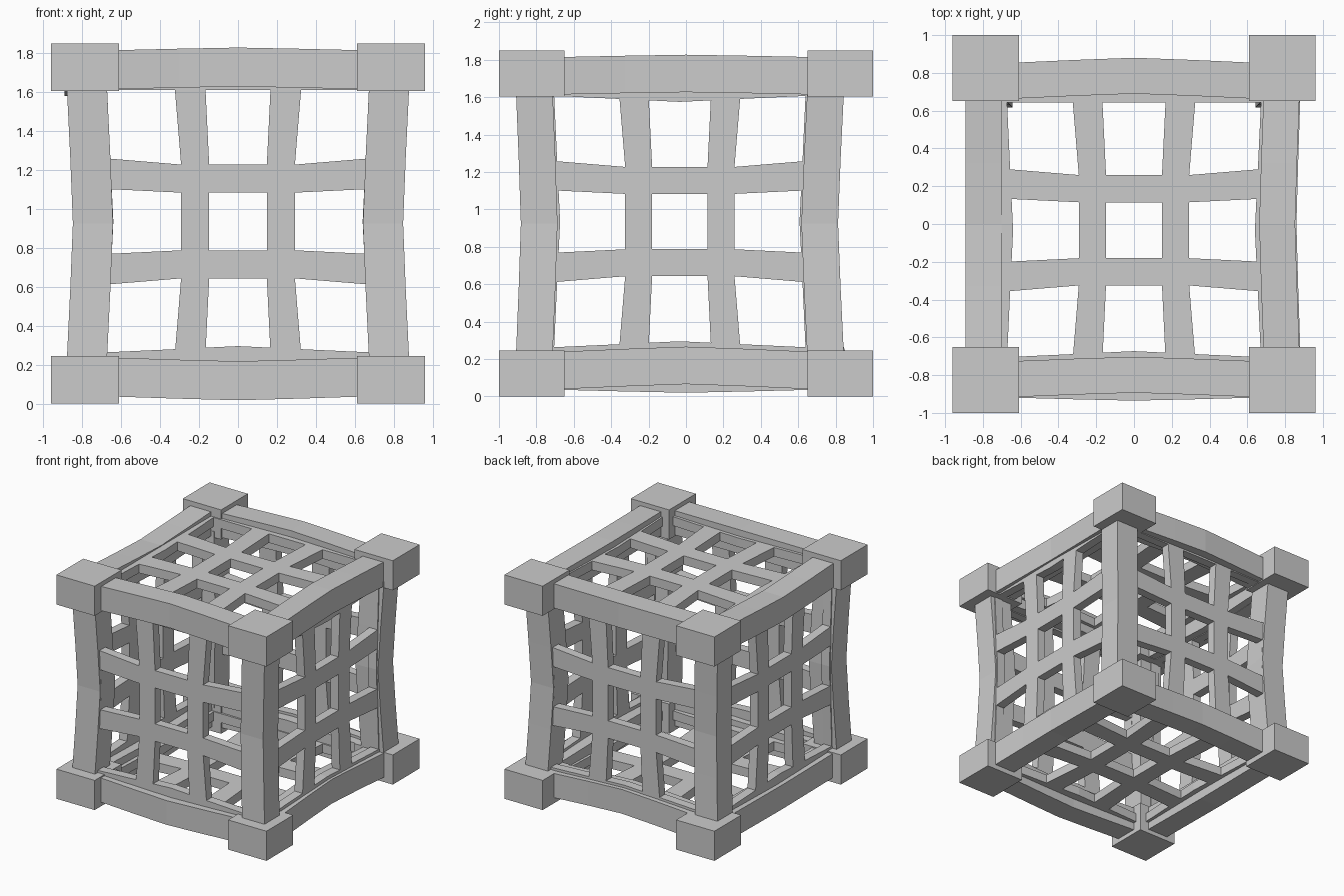
import bpy, bmesh
from mathutils import Vector

if "Cube" in bpy.data.objects:
    bpy.data.objects.remove(bpy.data.objects["Cube"])

CENTRE = Vector((0, -0.033, 0.935))   # middle of the lattice cage


def mesh_object(name, verts, faces):
    me = bpy.data.meshes.new(name)
    me.from_pydata(verts, [], faces)
    bm = bmesh.new()
    bm.from_mesh(me)
    bmesh.ops.recalc_face_normals(bm, faces=bm.faces)
    bm.to_mesh(me)
    bm.free()
    ob = bpy.data.objects.new(name, me)
    bpy.context.collection.objects.link(ob)
    return ob


def beam(name, axis, stations):
    """Loft rectangles along an axis; station = (t, u, v, half_u, half_v)."""
    iu, iv = [i for i in range(3) if i != axis]
    verts, faces = [], []
    for t, u, v, hu, hv in stations:
        for su, sv in ((-1, -1), (1, -1), (1, 1), (-1, 1)):
            p = [0, 0, 0]
            p[axis], p[iu], p[iv] = t, u + su * hu, v + sv * hv
            verts.append(p)
    n = len(stations)
    for s in range(n - 1):
        for k in range(4):
            a, b = s * 4 + k, s * 4 + (k + 1) % 4
            faces.append((a, b, b + 4, a + 4))
    faces += [(3, 2, 1, 0), tuple(range(4 * n - 4, 4 * n))]
    return mesh_object(name, verts, faces)


def bowed(name, axis, mid, half, reach, u, v, bu, bv, hu, hv):
    """Straight-ended bar pushed sideways by (bu, bv) in its middle."""
    st = [(mid + k * half / 2, u + bu * w, v + bv * w, hu, hv)
          for k, w in ((-2, 0), (-1, 0.55), (0, 1), (1, 0.55), (2, 0))]
    first, last = st[0], st[-1]
    st = [(first[0] - reach,) + first[1:]] + st + [(last[0] + reach,) + last[1:]]
    return beam(name, axis, st)


# Corner blocks
for x in (-0.785, 0.785):
    for y in (-0.825, 0.825):
        for z, nm in ((0.1225, "lower"), (1.7275, "upper")):
            beam(nm + "_corner_block", 2,
                 [(z - 0.1225, x, y, 0.175, 0.175), (z + 0.1225, x, y, 0.175, 0.175)])

# Upright posts, bowed inward
for sx, nx in ((-1, "left"), (1, "right")):
    for y, by, ny in ((-0.81, 0.025, "front"), (0.745, -0.03, "back")):
        bowed(f"{ny}_{nx}_post", 2, 0.925, 0.68, 0.05,
              sx * 0.775, y, -sx * 0.03, by, 0.103, 0.098)

# Rails across the front and back: y, z, bow y, bow z
for nm, y, z, by, bz in (("front_top", -0.82, 1.715, 0.022, 0.013),
                         ("front_bottom", -0.825, 0.135, -0.015, -0.018),
                         ("back_top", 0.76, 1.715, 0.025, 0.012),
                         ("back_bottom", 0.755, 0.145, -0.01, 0.028)):
    bowed(nm + "_rail", 0, 0, 0.61, 0.05, y, z, by, bz, 0.095, 0.1)

# Rails along the sides: x, z, bow x, bow z
for nm, x, z, bx, bz in (("right_top", 0.78, 1.715, -0.022, 0.012),
                         ("left_top", -0.797, 1.71, 0.0, -0.03),
                         ("right_bottom", 0.785, 0.14, -0.02, 0.026),
                         ("left_bottom", -0.79, 0.135, 0.01, -0.015)):
    bowed(nm + "_rail", 1, 0, 0.65, 0.05, x, z, bx, bz, 0.095, 0.1)

# Lattice panels on all six sides: flared bars both ways inside a slim rim
PROFILE = ((-0.7, 0.247, 0.079), (-0.29, 0.22, 0.072), (0.29, 0.22, 0.072), (0.7, 0.247, 0.079))
RIM = ((-0.74, 0.715, 0.04), (-0.35, 0.697, 0.04), (0, 0.68, 0.04),
       (0.35, 0.697, 0.04), (0.74, 0.715, 0.04))
FLAT_RIM = ((-0.74, 0.715, 0.04), (0.74, 0.715, 0.04))
DEPTH, HALF = 0.802, 0.037
NAMES = {(0, -1): "left", (0, 1): "right", (1, -1): "front",
         (1, 1): "back", (2, -1): "bottom", (2, 1): "top"}


def panel_bar(name, axis, across, normal, side, s, profile):
    iu, iv = [i for i in range(3) if i != axis]
    st = []
    for t, off, half in profile:
        pos, size = [0, 0, 0], [0, 0, 0]
        pos[across] = CENTRE[across] + s * off
        pos[normal] = CENTRE[normal] + side * DEPTH
        size[across], size[normal] = half, HALF
        st.append((CENTRE[axis] + t, pos[iu], pos[iv], size[iu], size[iv]))
    beam(name, axis, st)


for (normal, side), nm in NAMES.items():
    for axis in [i for i in range(3) if i != normal]:
        across = 3 - normal - axis
        for s in (-1, 1):
            panel_bar(nm + "_lattice_bar", axis, across, normal, side, s, PROFILE)
            # the rims under the upper front/back rails and behind the top panel run straight
            flat = axis == 0 and s == 1
            panel_bar(nm + "_panel_rim", axis, across, normal, side, s, FLAT_RIM if flat else RIM)
